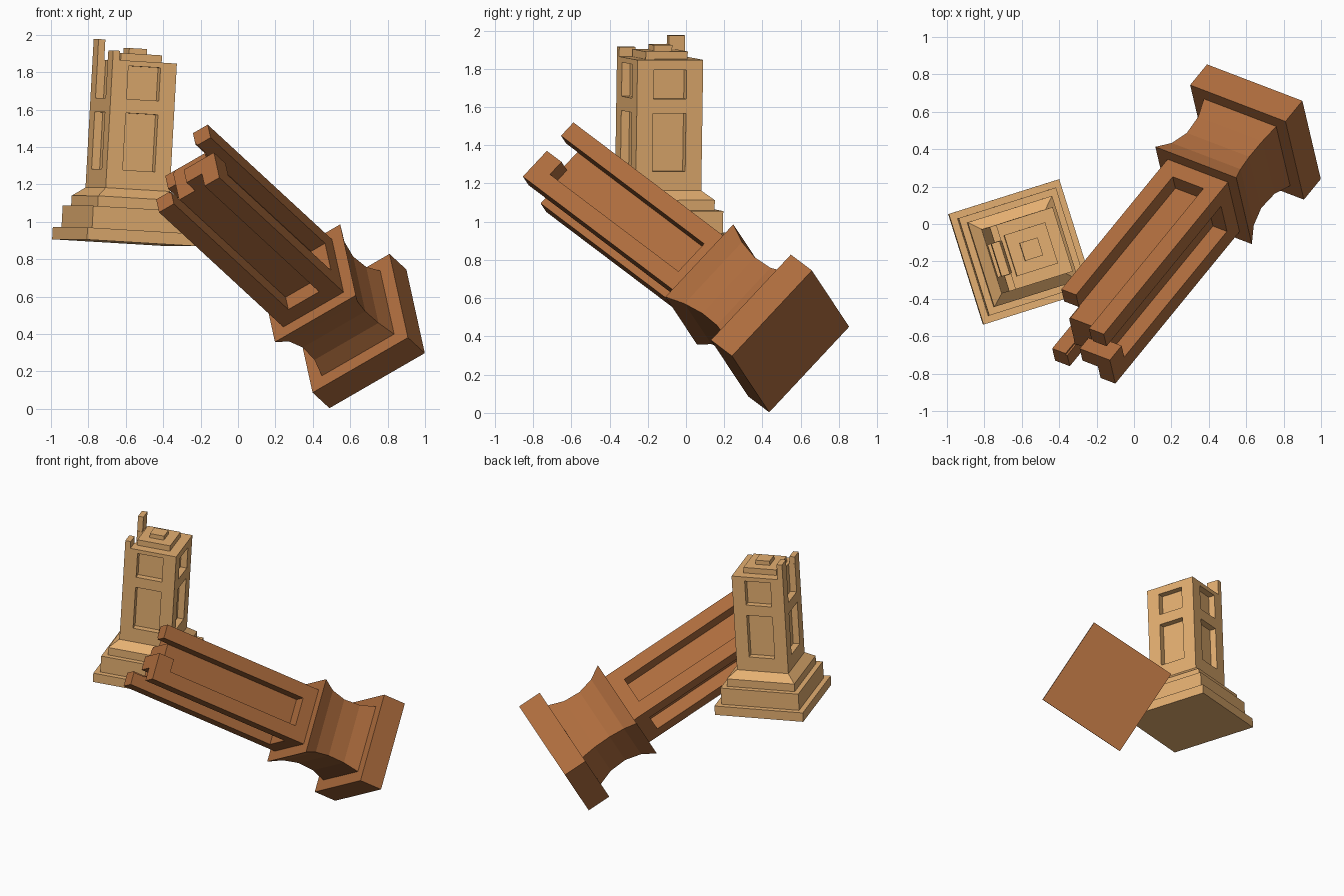
import bpy, bmesh
from mathutils import Vector, Matrix

if "Cube" in bpy.data.objects:
    bpy.data.objects.remove(bpy.data.objects["Cube"])


def frame(origin, axis, side):
    """Placement whose local z follows the pillar axis."""
    w = Vector(axis).normalized()
    u = Vector(side)
    u = (u - w * u.dot(w)).normalized()
    v = w.cross(u)
    m = Matrix((u, v, w)).transposed().to_4x4()
    m.translation = Vector(origin)
    return m


def material(name, color):
    m = bpy.data.materials.new(name)
    m.diffuse_color = (*color, 1)
    m.use_nodes = True
    m.node_tree.nodes["Principled BSDF"].inputs["Base Color"].default_value = m.diffuse_color
    return m


def finish(bm, name, mat, place):
    bmesh.ops.recalc_face_normals(bm, faces=bm.faces)
    me = bpy.data.meshes.new(name)
    bm.to_mesh(me)
    bm.free()
    ob = bpy.data.objects.new(name, me)
    bpy.context.collection.objects.link(ob)
    me.materials.append(mat)
    ob.matrix_world = place
    return ob


def square_loft(name, profile, mat, place):
    """Square column from (half width, height) pairs."""
    bm = bmesh.new()
    rings = [[bm.verts.new((sx * b, sy * b, h))
              for sx, sy in ((-1, -1), (1, -1), (1, 1), (-1, 1))] for b, h in profile]
    for lo, hi in zip(rings, rings[1:]):
        for i in range(4):
            j = (i + 1) % 4
            bm.faces.new((lo[i], lo[j], hi[j], hi[i]))
    bm.faces.new(rings[0][::-1])
    bm.faces.new(rings[-1])
    return finish(bm, name, mat, place)


def box(name, u, v, h, mat, place):
    bm = bmesh.new()
    bmesh.ops.create_cube(bm, size=1)
    for p in bm.verts:
        p.co = [a[0] + (c + .5) * (a[1] - a[0]) for a, c in zip((u, v, h), p.co)]
    return finish(bm, name, mat, place)


def carve(ob, u, v, h, turn=0):
    """Cut a box out of the pillar, optionally turned by quarter turns."""
    place = ob.matrix_world @ Matrix.Rotation(turn * 1.5707963, 4, 'Z')
    cutter = box("cutter", u, v, h, ob.data.materials[0], place)
    cutter.hide_render = True
    mod = ob.modifiers.new("carve", 'BOOLEAN')
    mod.operation, mod.solver, mod.object = 'DIFFERENCE', 'EXACT', cutter
    bpy.context.view_layer.objects.active = ob
    bpy.ops.object.modifier_apply(modifier=mod.name)
    bpy.data.objects.remove(cutter)


tan = material("light_wood", (.78, .43, .165))
brown = material("dark_wood", (.42, .15, .047))

# Fallen pillar: plinth, cove, collar and long shaft
fallen = square_loft("fallen_pillar", [
    (.31, 0), (.31, .165), (.235, .165), (.208, .27), (.203, .39), (.223, .5),
    (.263, .59), (.196, .59), (.196, 1.805)], brown,
    frame((.6945, .547, .374), (-.547, -.669, .505), (.827, -.308, .470)))

# Long recessed panels; one keeps half of its top rail
carve(fallen, (.105, .3), (-.1, .1), (.685, 1.69))
carve(fallen, (.105, .3), (-.01, .1), (1.6, 2))
for turn in (1, 2, 3):
    carve(fallen, (.105, .3), (-.1, .1), (.685, 2), turn)

# Broken end: lowered core and one short corner post
carve(fallen, (-.11, 0), (-.11, .11), (1.72, 2))
carve(fallen, (-.01, .11), (-.01, .112), (1.72, 2))
carve(fallen, (-.3, -.095), (.095, .3), (1.63, 2))

# Leaning pillar: stepped base with sloped shoulder and shaft
leaning = square_loft("leaning_pillar", [
    (.31, 0), (.31, .065), (.273, .065), (.273, .183), (.237, .183),
    (.237, .238), (.18, .285), (.18, .97)], tan,
    frame((-.6055, -.15, .888), (.055, .015, 1), (.953, .30, -.057)))

# Tall and short panels on every side; the left one is broken open
for turn in range(4):
    top = (.918, .94, 1.2, .942)[turn]
    carve(leaning, (.135, .3), (-.09, .09), (.385, .69), turn)
    carve(leaning, (.135, .3), (-.09, .09), (.765, top), turn)

# Broken top: core steps and two splintered posts
at = leaning.matrix_world
box("core_step", (-.115, .115), (-.115, .115), (.97, 1.01), tan, at)
box("core_peg", (-.05, .05), (-.05, .05), (1.01, 1.04), tan, at)
box("tall_splinter", (-.18, -.142), (.092, .18), (.97, 1.08), tan, at)
box("short_splinter", (-.18, -.142), (-.18, -.092), (.97, 1.02), tan, at)
